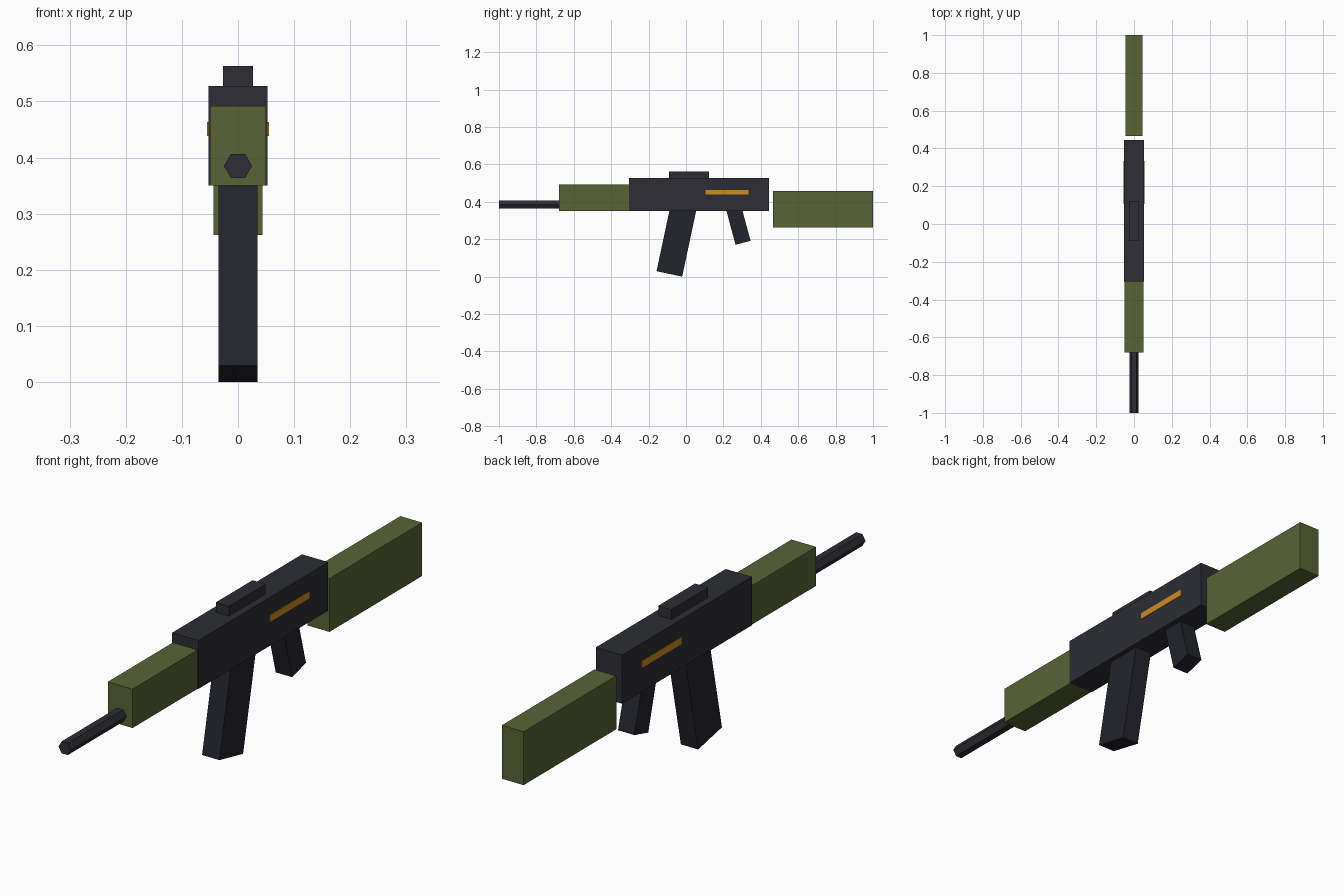
import bpy, bmesh, math
from mathutils import Matrix

if "Cube" in bpy.data.objects:
    bpy.data.objects.remove(bpy.data.objects["Cube"])


def material(name, r, g, b):
    def lin(c):
        c /= 255
        return c / 12.92 if c <= 0.04045 else ((c + 0.055) / 1.055) ** 2.4
    m = bpy.data.materials.new(name)
    m.diffuse_color = (lin(r), lin(g), lin(b), 1)
    m.use_nodes = True
    m.node_tree.nodes["Principled BSDF"].inputs["Base Color"].default_value = m.diffuse_color
    return m


GUNMETAL = material("gunmetal grey", 45, 45, 53)
BLACK = material("blue black", 35, 35, 45)
OLIVE = material("olive green", 88, 99, 53)
AMBER = material("amber", 204, 140, 32)


def finish(name, bm, mat):
    mesh = bpy.data.meshes.new(name)
    bm.to_mesh(mesh)
    bm.free()
    mesh.materials.append(mat)
    ob = bpy.data.objects.new(name, mesh)
    bpy.context.collection.objects.link(ob)
    return ob


def box(name, mat, half_width, y, z, x=0.0):
    """Box centred on x, spanning the y and z ranges."""
    bm = bmesh.new()
    bmesh.ops.create_cube(bm, size=1)
    bmesh.ops.scale(bm, vec=(2 * half_width, y[1] - y[0], z[1] - z[0]), verts=bm.verts)
    bmesh.ops.translate(bm, vec=(x, sum(y) / 2, sum(z) / 2), verts=bm.verts)
    return finish(name, bm, mat)


def tilted_box(name, mat, half_width, depth, length, bottom, degrees):
    """Box standing on its bottom centre (y, z), leaned about the x axis."""
    bm = bmesh.new()
    bmesh.ops.create_cube(bm, size=1)
    bmesh.ops.scale(bm, vec=(2 * half_width, depth, length), verts=bm.verts)
    bmesh.ops.translate(bm, vec=(0, 0, length / 2), verts=bm.verts)
    bm.transform(Matrix.Translation((0, *bottom))
                 @ Matrix.Rotation(math.radians(degrees), 4, 'X'))
    return finish(name, bm, mat)


# Main body
box("receiver", GUNMETAL, 0.053, (-0.305, 0.445), (0.35, 0.527))
box("top_sight", GUNMETAL, 0.0265, (-0.09, 0.122), (0.527, 0.563))
box("handguard", OLIVE, 0.05, (-0.68, -0.305), (0.35, 0.492))
box("stock", OLIVE, 0.044, (0.465, 1.0), (0.262, 0.457))

# Magazine and rear grip
tilted_box("magazine", BLACK, 0.035, 0.14, 0.36, (-0.089, 0.0146), -12)
tilted_box("grip", BLACK, 0.033, 0.083, 0.20, (0.305, 0.181), 15)

# Hexagonal barrel, corners pointing sideways
bm = bmesh.new()
bmesh.ops.create_cone(bm, cap_ends=True, segments=6, radius1=0.025, radius2=0.025, depth=0.34)
bm.transform(Matrix.Translation((0, -0.83, 0.385))
             @ Matrix.Rotation(math.radians(90), 4, 'X')
             @ Matrix.Rotation(math.radians(30), 4, 'Z'))
finish("barrel", bm, GUNMETAL)

# Amber stripe on each side
for side, label in ((-1, "left"), (1, "right")):
    box(label + "_stripe", AMBER, 0.002, (0.105, 0.333), (0.438, 0.463), x=side * 0.053)
